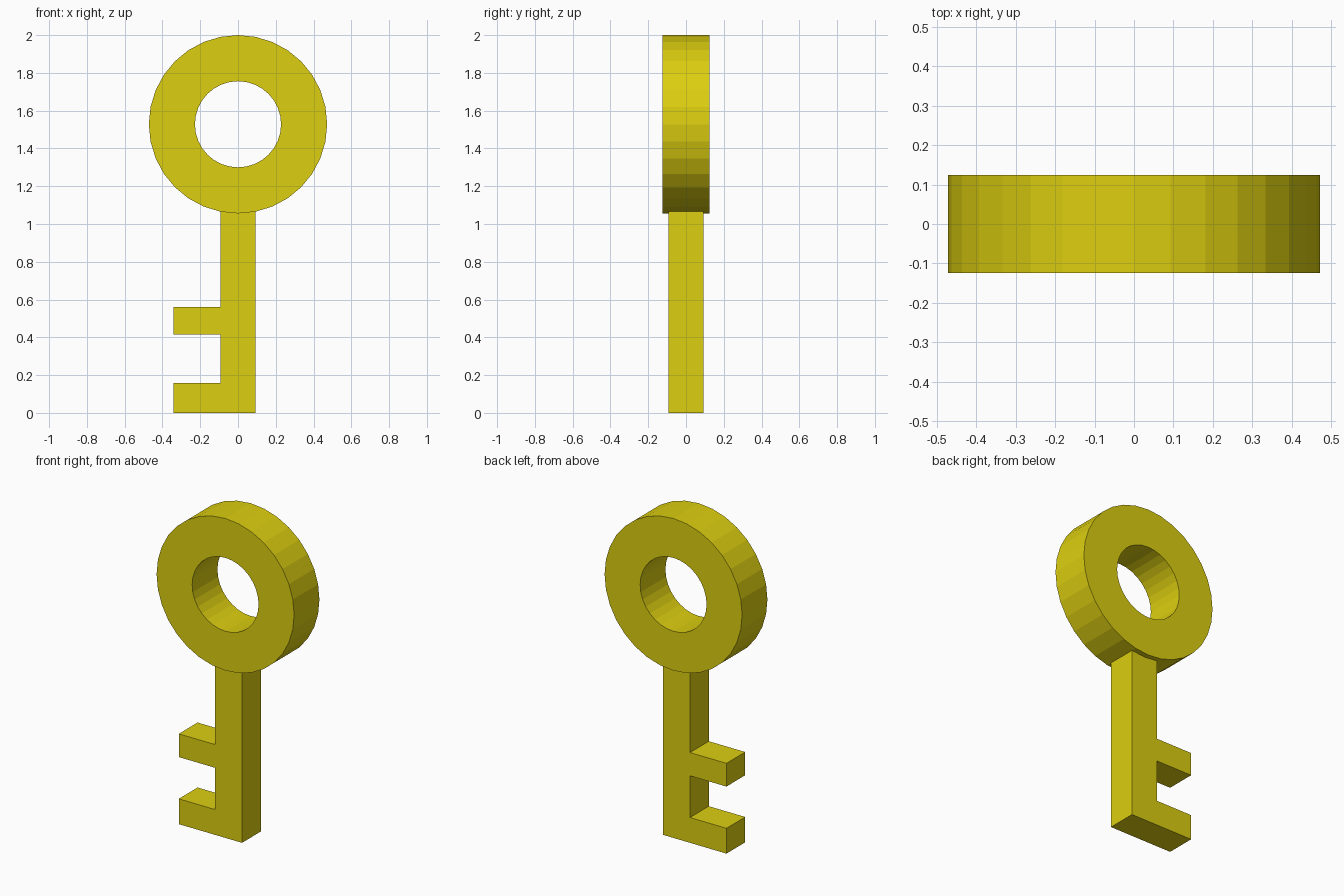
import bpy, bmesh, math

if "Cube" in bpy.data.objects:
    bpy.data.objects.remove(bpy.data.objects["Cube"])

gold = bpy.data.materials.new("yellow_gold")
gold.diffuse_color = (0.72, 0.62, 0.005, 1.0)
gold.use_nodes = True
gold.node_tree.nodes["Principled BSDF"].inputs["Base Color"].default_value = gold.diffuse_color


def finish(name, bm):
    bmesh.ops.recalc_face_normals(bm, faces=bm.faces)
    mesh = bpy.data.meshes.new(name)
    bm.to_mesh(mesh)
    bm.free()
    mesh.materials.append(gold)
    obj = bpy.data.objects.new(name, mesh)
    bpy.context.collection.objects.link(obj)
    return obj


# Ring handle: 32-sided square-section ring, flat faces
SIDES, CENTRE_Z, OUTER, INNER, HALF = 32, 1.528, 0.472, 0.228, 0.124
bm = bmesh.new()
sections = []
for i in range(SIDES):
    a = 2 * math.pi * i / SIDES
    sections.append([bm.verts.new((r * math.cos(a), y, CENTRE_Z + r * math.sin(a)))
                     for r, y in ((OUTER, -HALF), (OUTER, HALF), (INNER, HALF), (INNER, -HALF))])
for i in range(SIDES):
    a, b = sections[i], sections[(i + 1) % SIDES]
    for k in range(4):
        n = (k + 1) % 4
        bm.faces.new((a[k], a[n], b[n], b[k]))
finish("ring_handle", bm)

# Shaft with two teeth: one silhouette extruded in depth
W, TIP, TOP = 0.092, -0.342, 1.068
profile = [(W, 0), (W, TOP), (-W, TOP), (-W, 0.56), (TIP, 0.56), (TIP, 0.416),
           (-W, 0.416), (-W, 0.157), (TIP, 0.157), (TIP, 0)]
bm = bmesh.new()
face = bm.faces.new([bm.verts.new((x, -W, z)) for x, z in profile])
new = bmesh.ops.extrude_face_region(bm, geom=[face])["geom"]
bmesh.ops.translate(bm, vec=(0, 2 * W, 0),
                    verts=[g for g in new if isinstance(g, bmesh.types.BMVert)])
# extrusion may drop the starting cap, so close any open border
bmesh.ops.holes_fill(bm, edges=[e for e in bm.edges if e.is_boundary], sides=0)
finish("shaft_and_teeth", bm)
